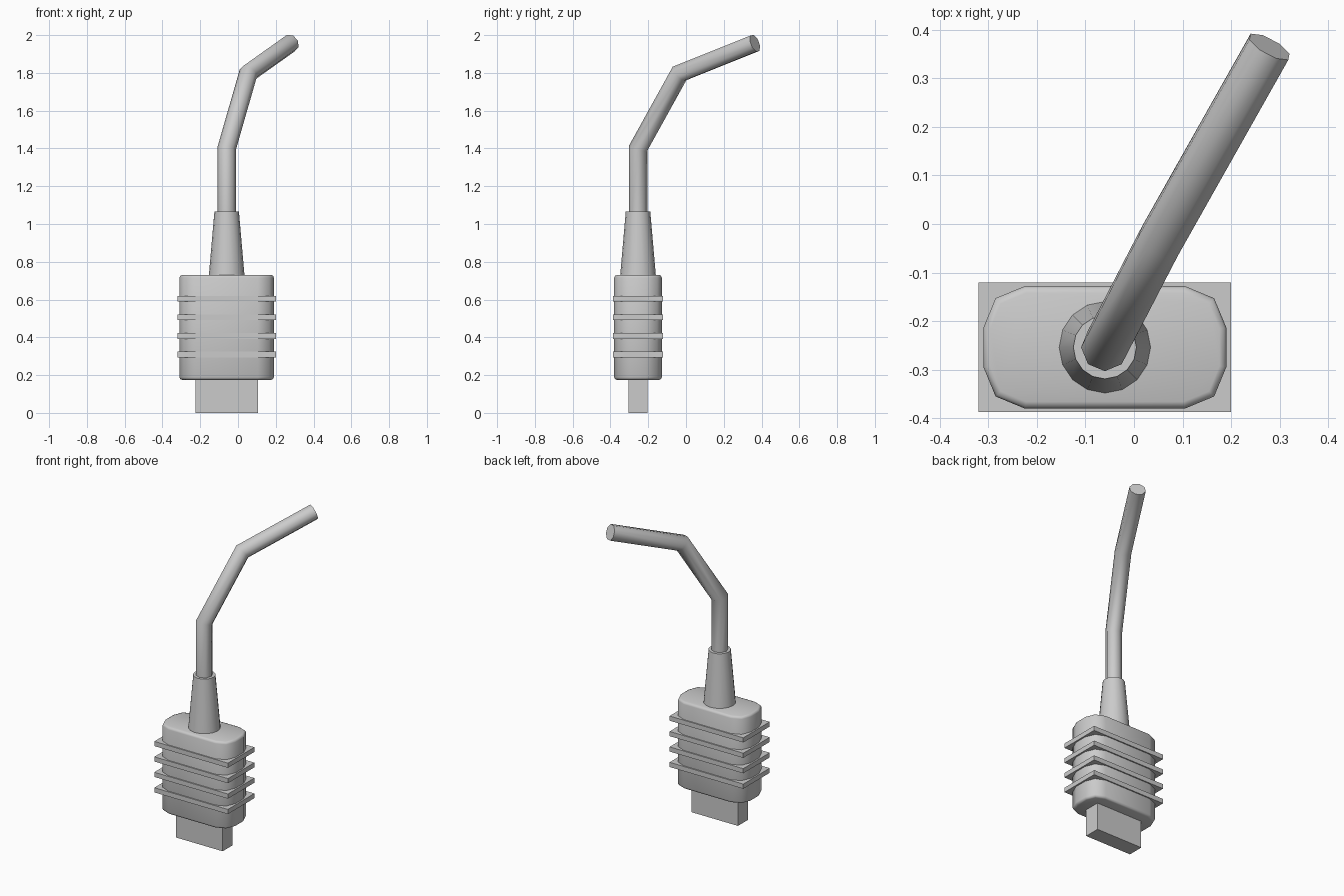
import bpy, bmesh, math
from mathutils import Vector

if "Cube" in bpy.data.objects:
    bpy.data.objects.remove(bpy.data.objects["Cube"])

CX, CY = -0.06, -0.254   # shared axis of the plug


def finish(name, bm, smooth=True):
    bmesh.ops.recalc_face_normals(bm, faces=bm.faces)
    mesh = bpy.data.meshes.new(name)
    bm.to_mesh(mesh)
    bm.free()
    ob = bpy.data.objects.new(name, mesh)
    bpy.context.collection.objects.link(ob)
    if smooth:
        bpy.ops.object.select_all(action='DESELECT')
        ob.select_set(True)
        bpy.context.view_layer.objects.active = ob
        bpy.ops.object.shade_smooth_by_angle(angle=math.radians(50))
    return ob


def box_bm(sx, sy, z0, z1):
    bm = bmesh.new()
    bmesh.ops.create_cube(bm, size=1)
    for v in bm.verts:
        v.co = Vector((CX + v.co.x * sx, CY + v.co.y * sy, z1 if v.co.z > 0 else z0))
    return bm


# Connector tip
finish("connector_tip", box_bm(0.33, 0.102, 0.0, 0.19), False)

# Rounded grip body: round the upright corners, then soften both rims
bm = box_bm(0.5, 0.252, 0.175, 0.73)
upright = [e for e in bm.edges if abs(e.verts[0].co.z - e.verts[1].co.z) > 0.1]
bmesh.ops.bevel(bm, geom=upright, offset=0.085, segments=2, profile=0.5, affect='EDGES')
rims = [e for e in bm.edges if abs(e.verts[0].co.z - e.verts[1].co.z) < 1e-4]
bmesh.ops.bevel(bm, geom=rims, offset=0.014, segments=2, profile=0.5, affect='EDGES')
finish("grip_body", bm)

# Four square grip ridges
for i in range(4):
    z = 0.309 + 0.0985 * i
    finish(f"grip_ridge_{i + 1}", box_bm(0.52, 0.267, z - 0.015, z + 0.015), False)

# Tapered strain relief
bm = bmesh.new()
bmesh.ops.create_cone(bm, cap_ends=True, segments=16, radius1=0.095, radius2=0.065, depth=0.345)
bmesh.ops.translate(bm, verts=bm.verts, vec=(CX, CY, 0.8925))
finish("strain_relief", bm)

# Cable: an eight-sided tube swept along a bent path with mitred joints
path = [Vector(p) for p in ((CX, CY, 1.03), (CX, CY, 1.40),
                            (0.054, -0.034, 1.797), (0.279, 0.365, 1.957))]
SIDES, R = 8, 0.049
bm = bmesh.new()
coords = [path[0] + Vector((R * math.cos(a), R * math.sin(a), 0))
          for a in (2 * math.pi * k / SIDES for k in range(SIDES))]
ring = [bm.verts.new(c) for c in coords]
bm.faces.new(ring)
for i in range(1, len(path)):
    d = (path[i] - path[i - 1]).normalized()
    n = d if i == len(path) - 1 else d + (path[i + 1] - path[i]).normalized()
    coords = [c + d * ((path[i] - c).dot(n) / d.dot(n)) for c in coords]
    new = [bm.verts.new(c) for c in coords]
    for k in range(SIDES):
        j = (k + 1) % SIDES
        bm.faces.new((ring[k], ring[j], new[j], new[k]))
    ring = new
bm.faces.new(ring)
finish("cable", bm)
